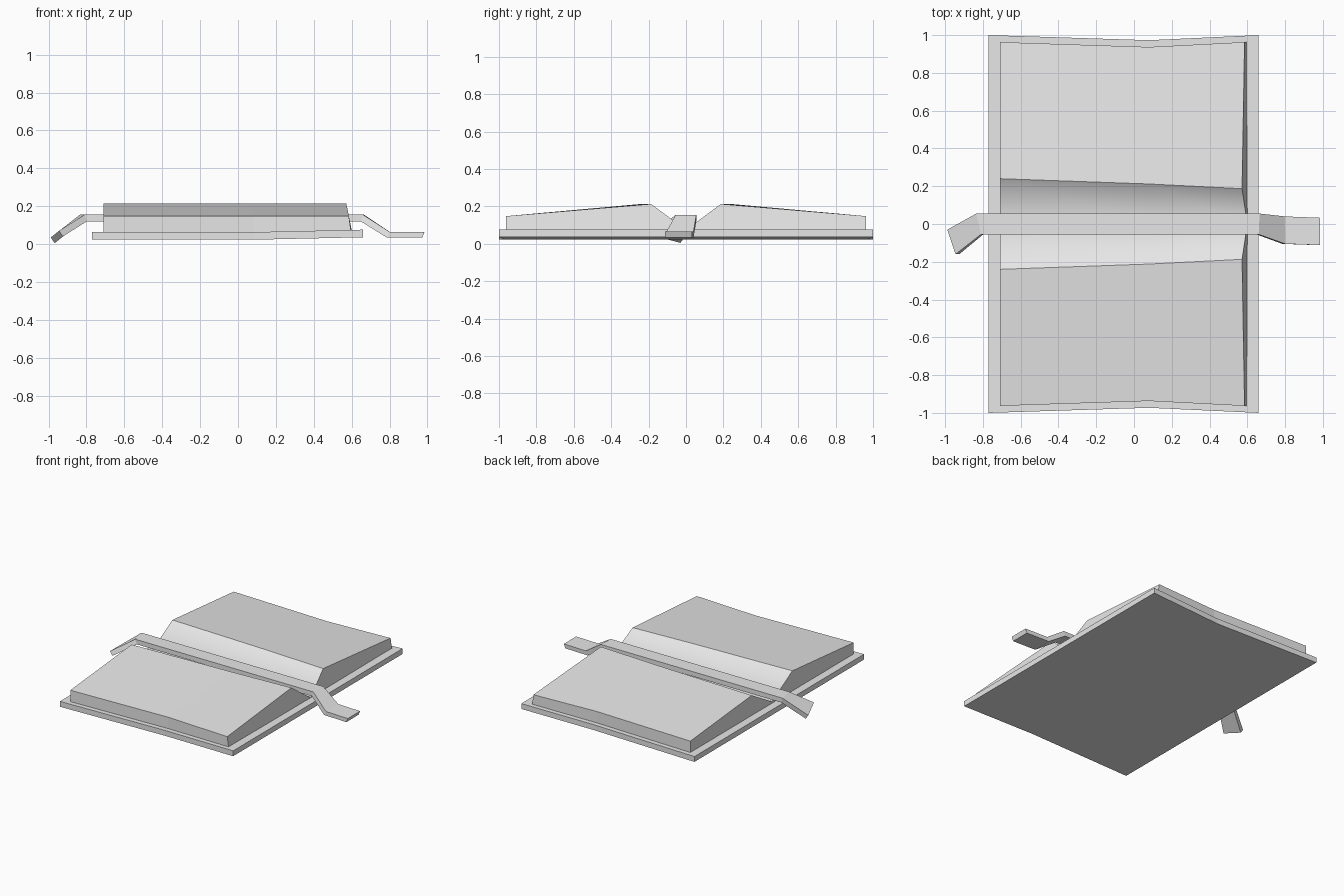
import bpy
from mathutils import Vector

cube = bpy.data.objects.get("Cube")
if cube:
    bpy.data.objects.remove(cube, do_unlink=True)

grey = bpy.data.materials.new("light_grey")
grey.use_nodes = True
colour = (0.8, 0.8, 0.8, 1)
grey.diffuse_color = colour
grey.node_tree.nodes["Principled BSDF"].inputs["Base Color"].default_value = colour


def loft(name, sections, smooth_sides=()):
    """Skin matching closed sections along x and cap both ends."""
    n = len(sections[0])
    verts = [p for s in sections for p in s]
    faces, smooth = [], []
    for i in range(len(sections) - 1):
        for j in range(n):
            k = (j + 1) % n
            faces.append((i * n + j, i * n + k, (i + 1) * n + k, (i + 1) * n + j))
            smooth.append(j in smooth_sides)
    last = (len(sections) - 1) * n
    faces.append(tuple(reversed(range(n))))
    faces.append(tuple(range(last, last + n)))
    mesh = bpy.data.meshes.new(name)
    mesh.from_pydata(verts, [], faces)
    for poly, s in zip(mesh.polygons, smooth + [False, False]):
        poly.use_smooth = s
    mesh.materials.append(grey)
    obj = bpy.data.objects.new(name, mesh)
    bpy.context.collection.objects.link(obj)
    return obj


# Cover: thin slab, pinched at mid width, right edge lifted slightly
def cover_section(x, half, z):
    return [(x, -half, z), (x, half, z), (x, half, z + 0.04), (x, -half, z + 0.04)]


loft("cover", [cover_section(-0.77, 1.0, 0.023),
               cover_section(0.08, 0.973, 0.023),
               cover_section(0.66, 1.0, 0.036)])


# Pages: two sloping leaves meeting in a soft gutter
def page_section(x, half, ridge, lean=0.0):
    floor, valley, edge, top = 0.045, 0.075, 0.148, 0.213
    profile = [(-half, floor), (half, floor), (half, edge), (ridge, top),
               (0, valley), (-ridge, top), (-half, edge)]
    return [(x - lean * max(0, z - valley) / (top - valley), y, z) for y, z in profile]


loft("pages", [page_section(-0.71, 0.963, 0.24),
               page_section(0.08, 0.937, 0.212),
               page_section(0.60, 0.963, 0.187, 0.028)], smooth_sides=(3, 4))


# Ribbon bookmark: front and back top corners, with an offset to the underside
def ribbon_section(front, back, drop):
    f, b, d = Vector(front), Vector(back), Vector(drop)
    return [f + d, b + d, b, f]


loft("ribbon_bookmark", [
    ribbon_section((-0.945, -0.16, 0.07), (-0.988, -0.03, 0.035), (0.02, 0, -0.03)),
    ribbon_section((-0.81, -0.055, 0.155), (-0.835, 0.055, 0.155), (0.012, 0, -0.035)),
    ribbon_section((0.66, -0.055, 0.155), (0.665, 0.055, 0.155), (-0.012, 0, -0.035)),
    ribbon_section((0.80, -0.105, 0.065), (0.80, 0.04, 0.065), (-0.015, 0, -0.03)),
    ribbon_section((0.985, -0.112, 0.065), (0.985, 0.033, 0.065), (-0.012, 0, -0.03)),
])
